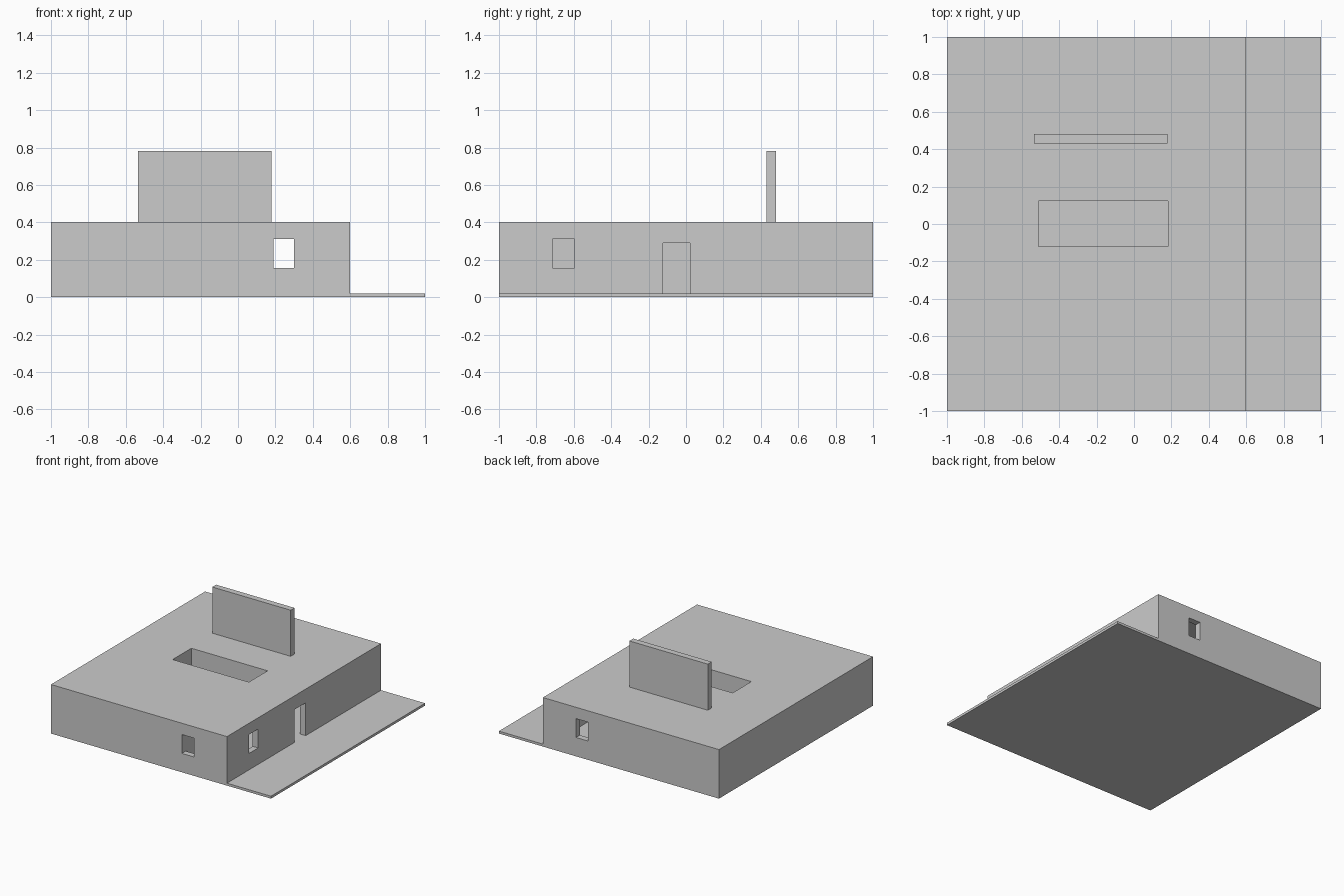
import bpy

if "Cube" in bpy.data.objects:
    bpy.data.objects.remove(bpy.data.objects["Cube"])


def box(name, x, y, z):
    """Axis-aligned box from (min, max) ranges."""
    v = [(a, b, c) for a in x for b in y for c in z]
    f = [(0, 1, 3, 2), (4, 6, 7, 5), (0, 4, 5, 1),
         (2, 3, 7, 6), (0, 2, 6, 4), (1, 5, 7, 3)]
    mesh = bpy.data.meshes.new(name)
    mesh.from_pydata(v, [], f)
    obj = bpy.data.objects.new(name, mesh)
    bpy.context.collection.objects.link(obj)
    return obj


def cut(target, x, y, z):
    """Carve a box out of the target and discard the cutter."""
    cutter = box("cutter", x, y, z)
    cutter.hide_render = True
    mod = target.modifiers.new("cut", 'BOOLEAN')
    mod.operation = 'DIFFERENCE'
    mod.solver = 'EXACT'
    mod.object = cutter
    bpy.context.view_layer.objects.active = target
    bpy.ops.object.modifier_apply(modifier=mod.name)
    bpy.data.objects.remove(cutter)


# Ground slab with the terrace strip along the right side
box("ground_slab", (-1, 1), (-1, 1), (0, 0.02))

# House block, rooms carved from below so walls and roof remain
house = box("house", (-1, 0.6), (-1, 1), (0.02, 0.403))
rooms = [
    ((0.187, 0.55), (-0.95, 0.95)),    # east hall
    ((-0.95, 0.25), (0.48, 0.95)),     # north room
    ((-0.95, -0.56), (-0.95, 0.43)),   # west room
    ((-0.51, 0.13), (-0.95, -0.17)),   # south room
    ((-0.51, 0.13), (0.17, 0.43)),     # centre room
]
for x, y in rooms:
    cut(house, x, y, (-0.1, 0.353))

# Open courtyard shaft through the roof
cut(house, (-0.51, 0.183), (-0.12, 0.123), (-0.1, 0.6))

# Front and back windows, side window, side door
cut(house, (0.19, 0.30), (-1.1, 1.1), (0.155, 0.31))
cut(house, (0.5, 0.7), (-0.715, -0.595), (0.155, 0.31))
cut(house, (0.5, 0.7), (-0.122, 0.022), (-0.1, 0.29))

# Upright wall standing on the roof
box("roof_wall", (-0.535, 0.178), (0.43, 0.48), (0.403, 0.782))
